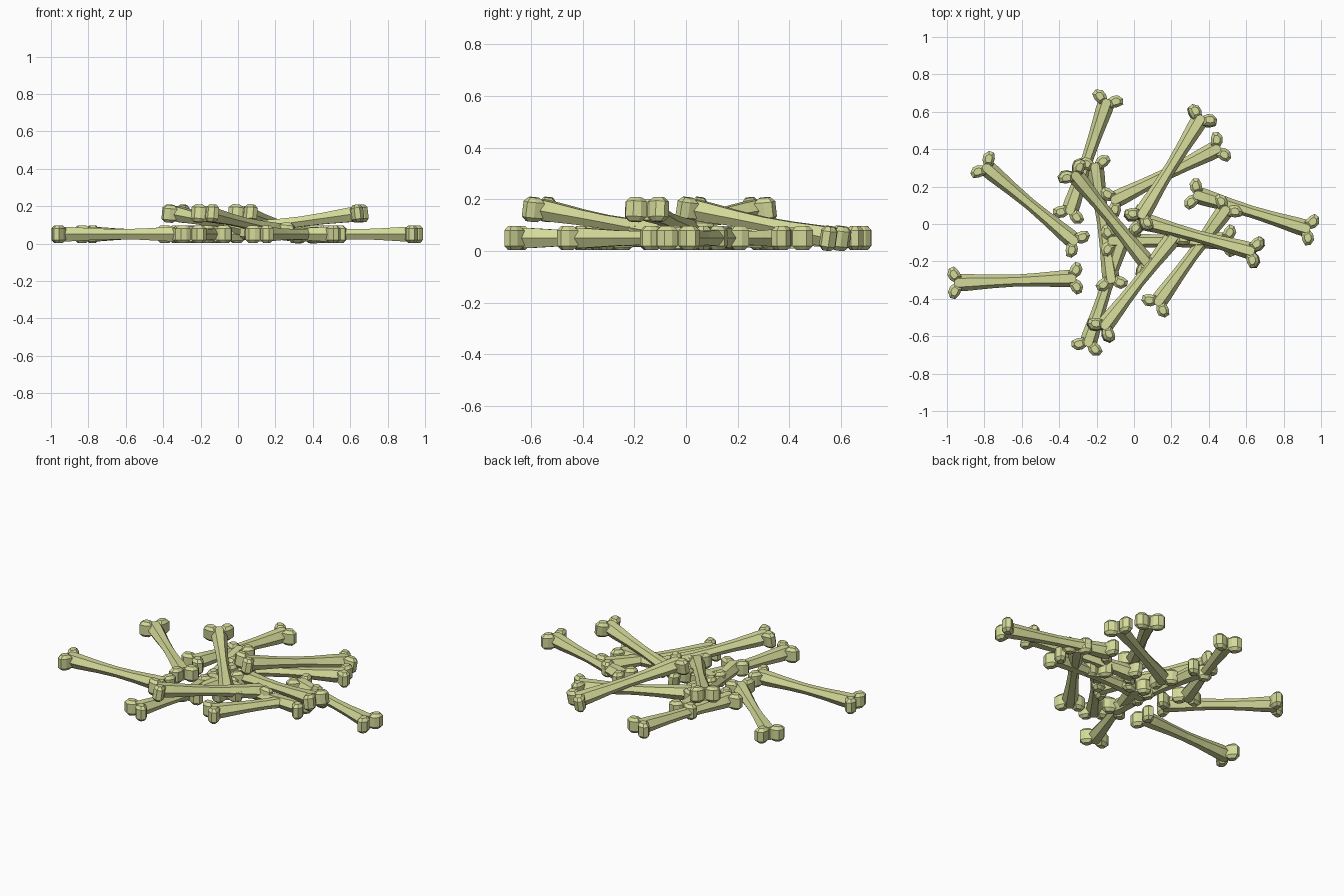
import bpy, bmesh, math
from mathutils import Matrix, Vector

if "Cube" in bpy.data.objects:
    bpy.data.objects.remove(bpy.data.objects["Cube"])

mat = bpy.data.materials.new("bone_yellow")
mat.diffuse_color = (0.66, 0.70, 0.32, 1)
mat.use_nodes = True
mat.node_tree.nodes["Principled BSDF"].inputs["Base Color"].default_value = mat.diffuse_color


def loft(bm, rings):
    """Bridge equal-sized rings of points and cap both ends."""
    loops = [[bm.verts.new(p) for p in r] for r in rings]
    n = len(loops[0])
    for a, b in zip(loops, loops[1:]):
        for i in range(n):
            j = (i + 1) % n
            bm.faces.new((a[i], a[j], b[j], b[i]))
    bm.faces.new(loops[0][::-1])
    bm.faces.new(loops[-1])


def bone_mesh():
    bm = bmesh.new()
    # tapered six-sided shaft, narrow in the middle
    rings = []
    for x, ry, rz in [(-0.325, .046, .040), (-.26, .045, .038), (-.12, .036, .030),
                      (0, .032, .027), (.12, .036, .030), (.26, .045, .038), (.325, .046, .040)]:
        rings.append([(x, ry * math.cos(k * math.pi / 3), rz * math.sin(k * math.pi / 3) / .866)
                      for k in range(6)])
    loft(bm, rings)
    # chamfered lobes, two at each end
    plan = [(.322, 0), (.348, .018), (.362, .045), (.352, .078), (.325, .088), (.302, .066), (.285, .03)]
    cx, cy = .328, .046
    for sx in (-1, 1):
        for sy in (-1, 1):
            loft(bm, [[(sx * (cx + (x - cx) * s), sy * (cy + (y - cy) * s), z) for x, y in plan]
                      for z, s in [(-.047, .55), (-.030, 1), (.030, 1), (.047, .55)]])
    bmesh.ops.recalc_face_normals(bm, faces=bm.faces)
    me = bpy.data.meshes.new("bone")
    bm.to_mesh(me)
    bm.free()
    me.materials.append(mat)
    return me


# bone ends: x1, y1, z1, x2, y2, z2
BONES = [
    (-.80, .31, .05, -.31, -.10, .05),
    (-.96, -.315, .05, -.31, -.29, .05),
    (-.14, .67, .05, -.35, .05, .05),
    (-.21, .32, .05, -.12, -.31, .05),
    (.32, .16, .05, .94, -.03, .05),
    (.46, .41, .05, -.12, .12, .05),
    (.12, -.43, .05, .50, .09, .05),
    (-.25, -.65, .05, -.05, -.04, .05),
    (-.14, -.09, .05, .51, -.09, .05),
    # leaning bones on top
    (-.33, .28, .16, .08, -.22, .07),
    (.03, .03, .16, .36, .57, .05),
    (.645, -.15, .16, .03, .02, .075),
    (-.17, -.56, .16, .22, -.06, .065),
]

mesh = bone_mesh()
for i, b in enumerate(BONES):
    p, q = Vector(b[:3]), Vector(b[3:])
    x = (q - p).normalized()
    y = Vector((0, 0, 1)).cross(x).normalized()
    z = x.cross(y)
    ob = bpy.data.objects.new(f"bone_{i + 1}", mesh)
    bpy.context.collection.objects.link(ob)
    ob.matrix_world = Matrix.Translation((p + q) / 2) @ Matrix((x, y, z)).transposed().to_4x4()
